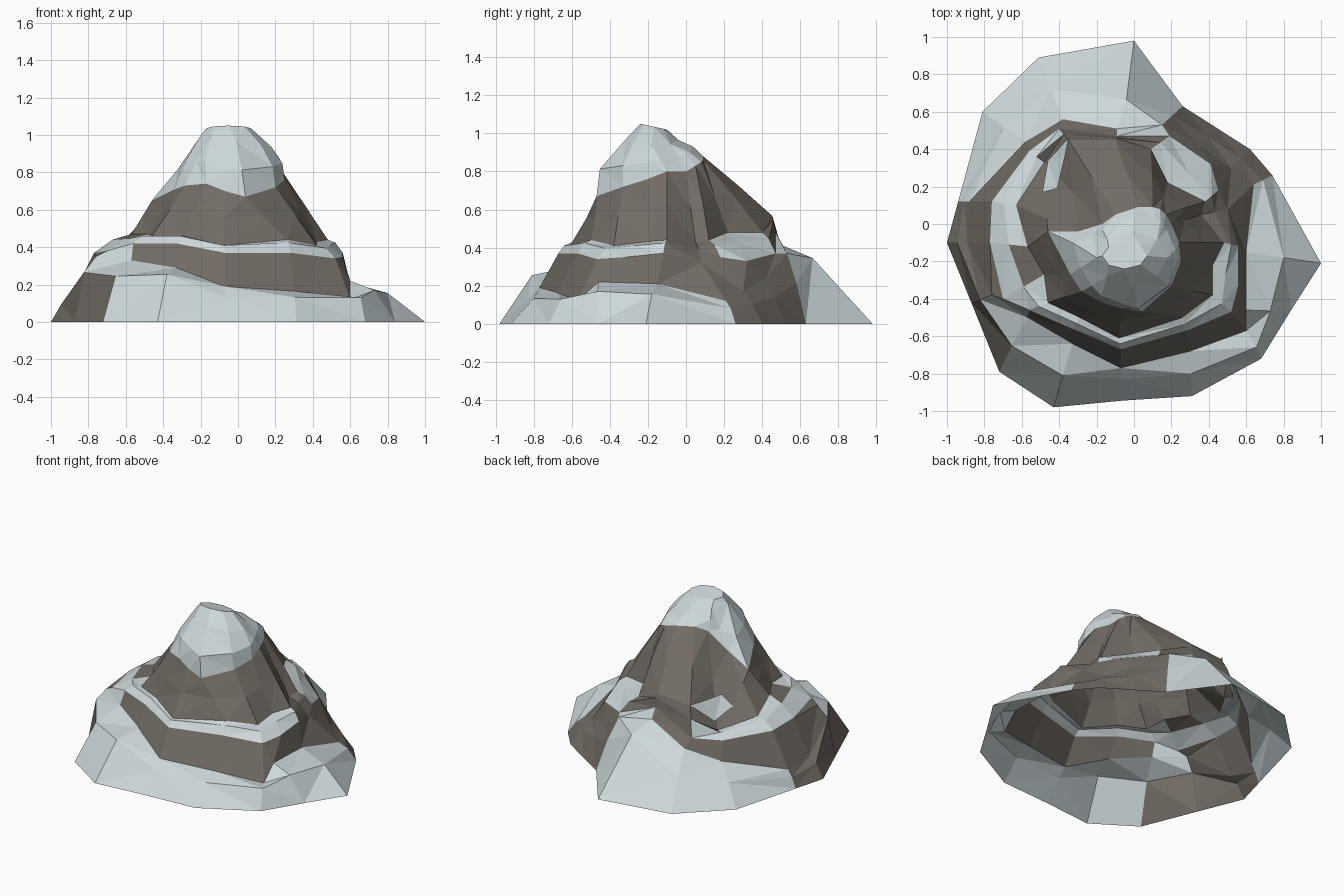
import bpy, bmesh, math, random
from mathutils import Vector as V

if "Cube" in bpy.data.objects:
    bpy.data.objects.remove(bpy.data.objects["Cube"])

random.seed(4)


def material(name, rgb):
    m = bpy.data.materials.new(name)
    m.diffuse_color = (*rgb, 1)
    m.use_nodes = True
    m.node_tree.nodes["Principled BSDF"].inputs["Base Color"].default_value = m.diffuse_color
    return m


SNOW = material("snow", (0.61, 0.69, 0.71))
ROCK = material("rock", (0.165, 0.147, 0.125))


def loft(name, rings, bands, lid=False):
    """Flat-faced shell through closed contours; each band has one letter (S/R) per sector."""
    bm = bmesh.new()
    rows = [[bm.verts.new(p) for p in ring] for ring in rings]
    n = len(rows[0])
    for a, b, colours in zip(rows, rows[1:], bands):
        for i in range(n):
            j = (i + 1) % n
            f = bm.faces.new((a[i], a[j], b[j], b[i]))
            f.material_index = int(colours[i] == "R")
    if lid:
        bm.faces.new(rows[-1])
    bmesh.ops.remove_doubles(bm, verts=bm.verts[:], dist=1e-4)
    bmesh.ops.triangulate(bm, faces=bm.faces[:], quad_method='SHORT_EDGE')
    me = bpy.data.meshes.new(name)
    bm.to_mesh(me)
    bm.free()
    me.materials.append(SNOW)
    me.materials.append(ROCK)
    ob = bpy.data.objects.new(name, me)
    bpy.context.collection.objects.link(ob)
    return ob


def between(a, b, t, lift, push=None, jitter=0.0):
    """Contour between two others, raised by lift and pushed outwards."""
    out = []
    for i, (p, q) in enumerate(zip(a, b)):
        m = V(p).lerp(V(q), t)
        side = V((m.x, m.y + 0.1, 0)).normalized()
        m += side * ((push[i] if push else 0) + random.uniform(-jitter, jitter))
        m.z += lift[i]
        out.append(m)
    return out


# Contours run anticlockwise from the east, 17 points each
base = [(x, y, 0) for x, y in (
    (1, -.21), (.74, .26), (.62, .40), (.44, .515), (.26, .63), (0, .98), (-.51, .89),
    (-.81, .60), (-.94, .12), (-1, -.10), (-.87, -.42), (-.72, -.79), (-.43, -.98),
    (-.07, -.945), (.31, -.92), (.68, -.72), (.84, -.46))]
skirt_top = [
    (.60, -.15, .21), (.64, .21, .12), (.52, .30, .17), (.35, .42, .24), (.15, .53, .37),
    (-.09, .51, .41), (-.38, .56, .30), (-.58, .44, .22), (-.88, .12, .12),
    (-.89, -.10, .13), (-.76, -.38, .35), (-.57, -.50, .33), (-.33, -.64, .29),
    (-.07, -.77, .19), (.30, -.68, .165), (.60, -.57, .12), (.60, -.46, .22)]
cliff_top = [
    (.56, -.12, .37), (.50, .08, .32), (.45, .18, .35), (.41, .32, .33), (.19, .47, .37),
    (-.09, .47, .48), (-.40, .51, .36), (-.56, .39, .34), (-.76, .12, .36),
    (-.77, -.10, .37), (-.70, -.40, .38), (-.56, -.46, .42), (-.33, -.56, .42),
    (-.07, -.67, .37), (.28, -.57, .37), (.52, -.47, .34), (.56, -.32, .35)]
ledge_in = [
    (.48, -.10, .44), (.36, .05, .43), (.38, .12, .44), (.18, .22, .48), (.09, .40, .48),
    (-.10, .45, .57), (-.35, .45, .55), (-.48, .33, .37), (-.63, .10, .42),
    (-.57, -.12, .47), (-.48, -.27, .47), (-.46, -.42, .46), (-.29, -.50, .46),
    (-.08, -.61, .41), (.26, -.50, .44), (.42, -.38, .41), (.42, -.22, .43)]
cap_edge = [
    (.24, -.10, .80), (.20, .00, .80), (.17, .05, .83), (.14, .08, .85), (.10, .09, .86),
    (.02, .09, .88), (-.10, .05, .89), (-.17, .00, .86), (-.30, -.04, .74),
    (-.46, -.04, .65), (-.34, -.27, .71), (-.28, -.36, .73), (-.17, -.42, .74),
    (-.07, -.45, .70), (.04, -.47, .67), (.20, -.33, .72), (.25, -.20, .76)]

# Lower slopes: snow fields with two bare rock flanks
skirt_lift = [.05, .02, .02, .02, .03, .14, .03, .02, .01, .03, .09, .08, .11, .04, .05, .07, .06]
skirt_push = [0] * 5 + [-.08] + [0] * 4 + [.01, .01, 0, -.03, 0, .02, .01]
skirt_mid = between(base, skirt_top, 0.5, skirt_lift, skirt_push)
loft("lower_slopes", [base, skirt_mid, skirt_top],
     ["SRRRSSSSRRRSSSSSS", "SRRRSSSSRRSSSSSSS"])

# Rock cliff band and the snowy ledge above it
loft("cliff_band", [skirt_top, cliff_top], ["RRRRSRRRRRSRRRRRR"])
ledge_mid = between(cliff_top, ledge_in, 0.5, [.02] * 17)
loft("snow_ledge", [cliff_top, ledge_mid, ledge_in],
     ["RRSSRRSSSSSSSSSSS", "RRSSRRRSSRSSSSSSS"])

# Upper rock cone
cone_mid = between(ledge_in, cap_edge, 0.5, [0] * 17, jitter=0.008)
loft("upper_rock", [ledge_in, cone_mid, cap_edge], ["R" * 17] * 2)

# Snow cap with a faceted crown
step = math.radians(45)
angles = [round(math.atan2(y + .17, x + .02) / step) * step for x, y, z in cap_edge]
crown = [(-.01 + .19 * math.cos(a), -.18 + .14 * math.sin(a), .965 - .03 * math.cos(a)) for a in angles]
summit = [(-.05 + .12 * math.cos(a), -.17 + .07 * math.sin(a), 1.035 - .015 * math.sin(a)) for a in angles]
cap_push = [.01] * 8 + [-.01, -.02, .01, .01, .03, .04, .05, .03, .02]
cap_mid = between(cap_edge, crown, 0.45, [.01] * 17, cap_push)
loft("snow_cap", [cap_edge, cap_mid, crown, summit], ["S" * 17] * 3, lid=True)

# Small snow patch lying on the north-west face of the cone
patch = [(-.35, .46, .56), (-.46, .34, .43), (-.49, .17, .48), (-.41, .19, .55), (-.37, .36, .55)]
me = bpy.data.meshes.new("snow_patch")
me.from_pydata(patch, [], [(0, 4, 1), (4, 3, 1), (3, 2, 1)])
me.materials.append(SNOW)
bpy.context.collection.objects.link(bpy.data.objects.new("snow_patch", me))
